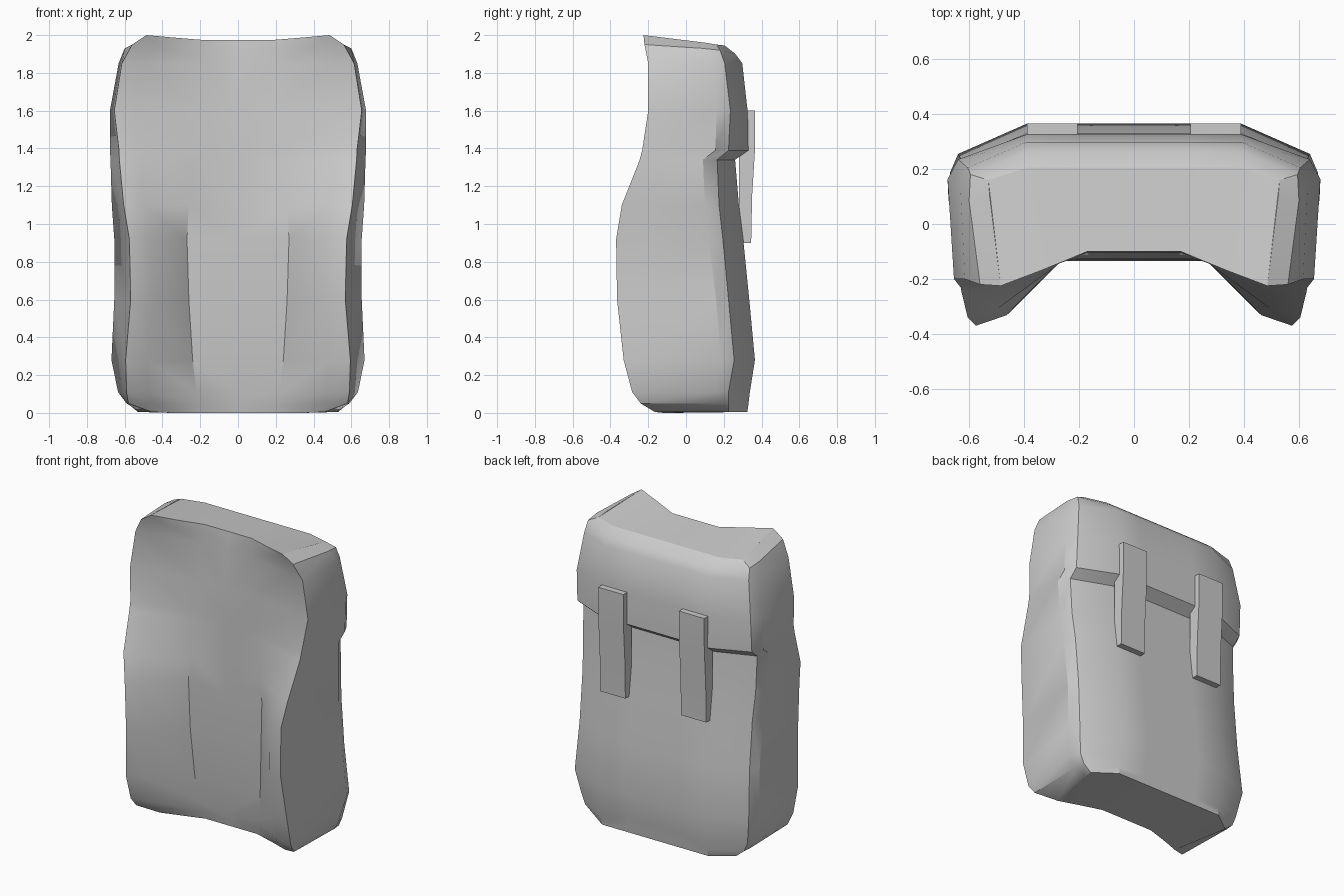
import bpy, bmesh

grey = bpy.data.materials.new("plain_grey")
grey.diffuse_color = (0.6, 0.6, 0.6, 1)


def finish(bm, name, angle):
    bmesh.ops.recalc_face_normals(bm, faces=bm.faces)
    me = bpy.data.meshes.new(name)
    bm.to_mesh(me)
    bm.free()
    me.materials.append(grey)
    ob = bpy.data.objects.new(name, me)
    bpy.context.collection.objects.link(ob)
    bpy.context.view_layer.objects.active = ob
    ob.select_set(True)
    bpy.ops.object.shade_smooth_by_angle(angle=angle)
    ob.select_set(False)
    return ob


# Levels: z, hollow (x, y), front lip (x, y), side edge (x, y), chamfer (x, y), back y
LEVELS = [
    (0.11, .22, -.09, .590, -.285, .635, .145, .610, .225, .338),
    (0.28, .24, -.11, .595, -.330, .670, .185, .640, .255, .365),
    (0.60, .26, -.13, .568, -.365, .655, .160, .625, .225, .335),
    (0.92, .27, -.135, .575, -.370, .655, .120, .625, .195, .303),
    (1.10, .26, -.135, .605, -.340, .668, .100, .635, .175, .280),
    (1.34, .24, -.13, .628, -.245, .675, .090, .640, .165, .260),
    (1.39, .23, -.13, .630, -.232, .678, .155, .642, .225, .330),
    (1.60, .20, -.125, .655, -.200, .678, .163, .640, .235, .326),
    (1.85, .18, -.11, .615, -.200, .632, .140, .605, .205, .298),
]


def half_ring(level):
    z, hx, hy, lx, ly, sx, sy, cx, cy, back = level
    mx = lx - 0.11
    my = hy + (ly - hy) * 0.84
    return [(0, hy, z), (hx, hy, z), (mx, my, z), (lx, ly, z), (sx, sy, z),
            (cx, cy, z), (.39, back, z), (.20, back, z), (0, back, z)]


# Rounded rims closing the bottom and the top
bottom = [(0, -.07, 0), (.19, -.07, 0), (.35, -.12, 0), (.46, -.165, .005), (.52, .16, .005),
          (.53, .225, .005), (.39, .325, .005), (.2, .325, .005), (0, .325, .005)]
low_rim = [(0, -.08, .05), (.20, -.08, .05), (.44, -.195, .05), (.58, -.24, .05), (.59, .17, .05),
           (.585, .225, .05), (.39, .331, .05), (.2, .331, .05), (0, .331, .05)]
high_rim = [(0, -.105, 1.93), (.17, -.105, 1.93), (.42, -.19, 1.945), (.56, -.22, 1.95),
            (.60, .085, 1.93), (.595, .180, 1.92), (.39, .262, 1.90), (.2, .262, 1.90), (0, .262, 1.90)]
top = [(0, -.10, 1.973), (.17, -.10, 1.973), (.34, -.17, 1.987), (.485, -.225, 2.0),
       (.525, .10, 1.96), (.53, .160, 1.95), (.39, .205, 1.945), (.2, .205, 1.945), (0, .205, 1.945)]

# Pack body: stacked half rings, mirrored across x
bm = bmesh.new()
rings = [bottom, low_rim] + [half_ring(l) for l in LEVELS] + [high_rim, top]
rows = [[bm.verts.new(p) for p in r] for r in rings]
for a, b in zip(rows, rows[1:]):
    for i in range(8):
        bm.faces.new((a[i], a[i + 1], b[i + 1], b[i]))
for r in (rows[0], rows[-1]):
    bm.faces.new((r[0], r[1], r[7], r[8]))
    bm.faces.new((r[1], r[2], r[6], r[7]))
    bm.faces.new((r[2], r[3], r[5], r[6]))
    bm.faces.new((r[3], r[4], r[5]))
bmesh.ops.mirror(bm, geom=bm.verts[:] + bm.edges[:] + bm.faces[:], axis='X', merge_dist=0.0005)
finish(bm, "pack_body", 0.56)

# Two closing straps over the flap edge
PROFILE = [(.28, .90), (.345, .90), (.350, 1.15), (.365, 1.39), (.366, 1.60), (.28, 1.60)]
for side, name in ((-1, "left_strap"), (1, "right_strap")):
    bm = bmesh.new()
    ends = [[bm.verts.new((side * x, y, z)) for y, z in PROFILE] for x in (.205, .39)]
    for e in ends:
        bm.faces.new(e)
    for i in range(6):
        j = (i + 1) % 6
        bm.faces.new((ends[0][i], ends[0][j], ends[1][j], ends[1][i]))
    finish(bm, name, 0.5)
